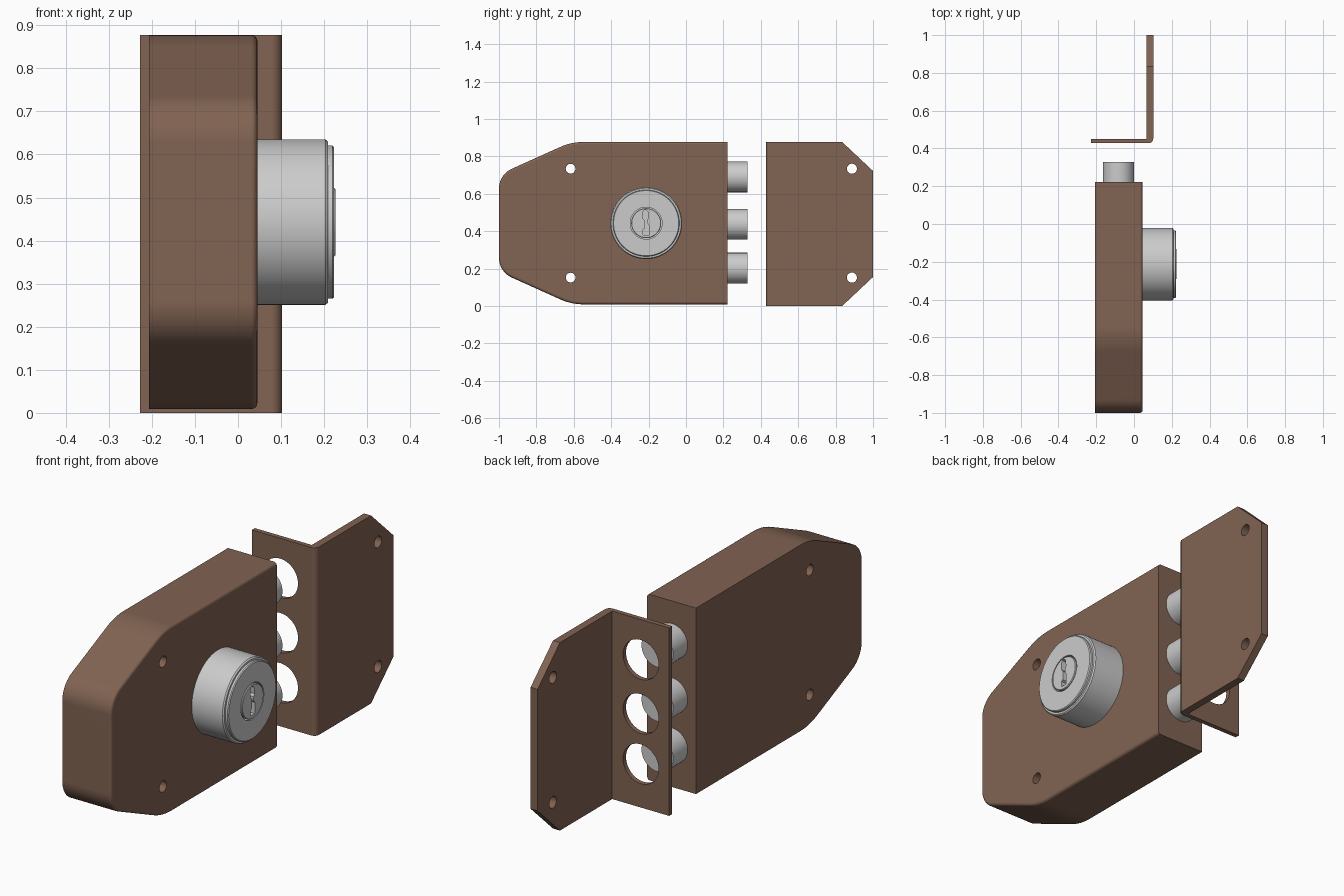
import bpy, bmesh, math
from mathutils import Vector, Matrix

if "Cube" in bpy.data.objects:
    bpy.data.objects.remove(bpy.data.objects["Cube"])

brown = bpy.data.materials.new("brown_paint")
brown.diffuse_color = (0.22, 0.125, 0.085, 1)
brown.use_nodes = True
brown.node_tree.nodes["Principled BSDF"].inputs["Base Color"].default_value = brown.diffuse_color
MID = 0.443                       # height of the lock's mirror line
BOLT_X, BOLT_Z = -0.082, (0.69, 0.437, 0.203)


def finish(name, bm, mat=None):
    bmesh.ops.recalc_face_normals(bm, faces=bm.faces)
    me = bpy.data.meshes.new(name)
    bm.to_mesh(me)
    bm.free()
    ob = bpy.data.objects.new(name, me)
    bpy.context.collection.objects.link(ob)
    if mat:
        me.materials.append(mat)
    return ob


def prism(pts, offset):
    """Extrude a closed 3D outline by an offset vector."""
    bm = bmesh.new()
    face = bm.faces.new([bm.verts.new(p) for p in pts])
    ext = bmesh.ops.extrude_face_region(bm, geom=[face])
    bmesh.ops.translate(bm, vec=offset,
                        verts=[v for v in ext["geom"] if isinstance(v, bmesh.types.BMVert)])
    return bm


def fillet(a, corner, b, d, n=10):
    """Arc tangent to both sides of a corner, starting d away from it."""
    a, c, b = Vector(a), Vector(corner), Vector(b)
    p, q = c + (a - c).normalized() * d, c + (b - c).normalized() * d
    m = (p + q) / 2
    center = c + (m - c) * ((p - c).length_squared / (m - c).dot(p - c))
    r, u, v = (p - center).length, p - center, q - center
    ang = u.angle(v)
    return [center + (u * math.sin((1 - t) * ang) + v * math.sin(t * ang)) / math.sin(ang)
            for t in (i / n for i in range(n + 1))]


def lathe(name, profile, center, axis, n=64, mat=None):
    """Turn (radius, position) pairs about the X or Y axis, ends closed."""
    bm = bmesh.new()
    rings = []
    for r, h in profile:
        ring = []
        for i in range(n):
            a = 2 * math.pi * i / n
            u, w = r * math.cos(a), r * math.sin(a)
            p = (h, center[1] + u, center[2] + w) if axis == "X" else (center[0] + u, h, center[2] + w)
            ring.append(bm.verts.new(p))
        rings.append(ring)
    for s, t in zip(rings, rings[1:]):
        for i in range(n):
            j = (i + 1) % n
            bm.faces.new((s[i], s[j], t[j], t[i]))
    bm.faces.new(rings[0])
    bm.faces.new(rings[-1])
    return finish(name, bm, mat)


def cut(ob, cutters):
    for c in cutters:
        mod = ob.modifiers.new("cut", "BOOLEAN")
        mod.object, mod.operation, mod.solver = c, "DIFFERENCE", "EXACT"
        bpy.context.view_layer.objects.active = ob
        bpy.ops.object.modifier_apply(modifier=mod.name)
        bpy.data.objects.remove(c)


def smooth(ob):
    bpy.ops.object.select_all(action="DESELECT")
    ob.select_set(True)
    bpy.context.view_layer.objects.active = ob
    bpy.ops.object.shade_smooth_by_angle(angle=math.radians(30))
    ob.modifiers.new("normals", "WEIGHTED_NORMAL").keep_sharp = True


def screw_holes(y, r):
    return [lathe("hole_cutter", [(r, -0.5), (r, 0.5)], (0, y, MID + s * 0.291), "X", 32)
            for s in (-1, 1)]


# Lock case: tapered, rounded outline with a softened front edge
half = 0.434
upper = [Vector((0.222, half))]
upper += fillet((0.222, half), (-0.613, half), (-1, 0.26), 0.065)
upper += fillet((-0.613, half), (-1, 0.26), (-1, 0), 0.075)
outline = upper + [Vector((p.x, -p.y)) for p in reversed(upper)]
bm = prism([(-0.207, p.x, MID + p.y) for p in outline], (0.252, 0, 0))
front = [e for e in bm.edges if all(v.co.x > 0.04 for v in e.verts)
         and any(v.co.y < 0.2 for v in e.verts)]
bmesh.ops.bevel(bm, geom=front, offset=0.014, segments=4, profile=0.5, affect="EDGES")
case = finish("lock_case", bm, brown)
cut(case, screw_holes(-0.617, 0.026))
smooth(case)

# Three round bolts
for i, z in enumerate(BOLT_Z):
    smooth(lathe(f"bolt_{i + 1}", [(0.082, 0.2), (0.082, 0.328)], (BOLT_X, 0, z), "Y", 48))

# Cylinder housing with stepped face and a bore for the plug
KEY = (0, -0.213, MID)
housing = lathe("cylinder_housing", [(0.192, 0.03), (0.192, 0.203), (0.187, 0.209), (0.178, 0.209),
                (0.178, 0.219), (0.174, 0.223), (0.085, 0.223), (0.085, 0.12)], KEY, "X", 96)
smooth(housing)

# Key plug with a warded keyway
plug = lathe("key_plug", [(0.08, 0.11), (0.08, 0.223), (0.077, 0.226)], KEY, "X", 64)
keyway = [(-0.018, -0.062), (0.014, -0.062), (0.014, -0.01), (0.006, 0.0), (0.006, 0.02),
          (0.014, 0.03), (0.010, 0.062), (0.0, 0.072), (-0.012, 0.07), (-0.018, 0.055),
          (-0.018, 0.025), (-0.008, 0.015), (-0.008, -0.03), (-0.018, -0.035)]
slot = finish("slot_cutter", prism([(0.15, KEY[1] + y, MID + z) for y, z in keyway], (0.2, 0, 0)))
cut(plug, [slot])
smooth(plug)

# Strike plate: bent L section with clipped corners
X0, X1, Y0, TOP = 0.066, 0.102, 0.428, 0.877
bend = fillet((-0.2, Y0, 0), (X1, Y0, 0), (X1, 1, 0), 0.024, 6)
section = [(-0.228, Y0 + 0.022, 0), (-0.228, Y0, 0)] + bend + [
    (X1, 1, 0), (X0, 1, 0), (X0, Y0 + 0.022, 0)]
strike = finish("strike_plate", prism(section, (0, 0, TOP)), brown)
cutters = screw_holes(0.887, 0.027)
for s in (-1, 1):
    zc = TOP / 2
    tri = [(0.835 - 0.165, zc + s * (zc + 0.155)), (1.165, zc + s * (zc + 0.155)),
           (1.165, zc + s * (zc - 0.31))]
    cutters.append(finish("corner_cutter", prism([(-0.02, y, z) for y, z in tri], (0.2, 0, 0))))
cutters += [lathe("bolt_hole_cutter", [(0.092, 0.4), (0.092, 0.5)], (BOLT_X, 0, z), "Y", 48)
            for z in BOLT_Z]
cut(strike, cutters)
smooth(strike)
